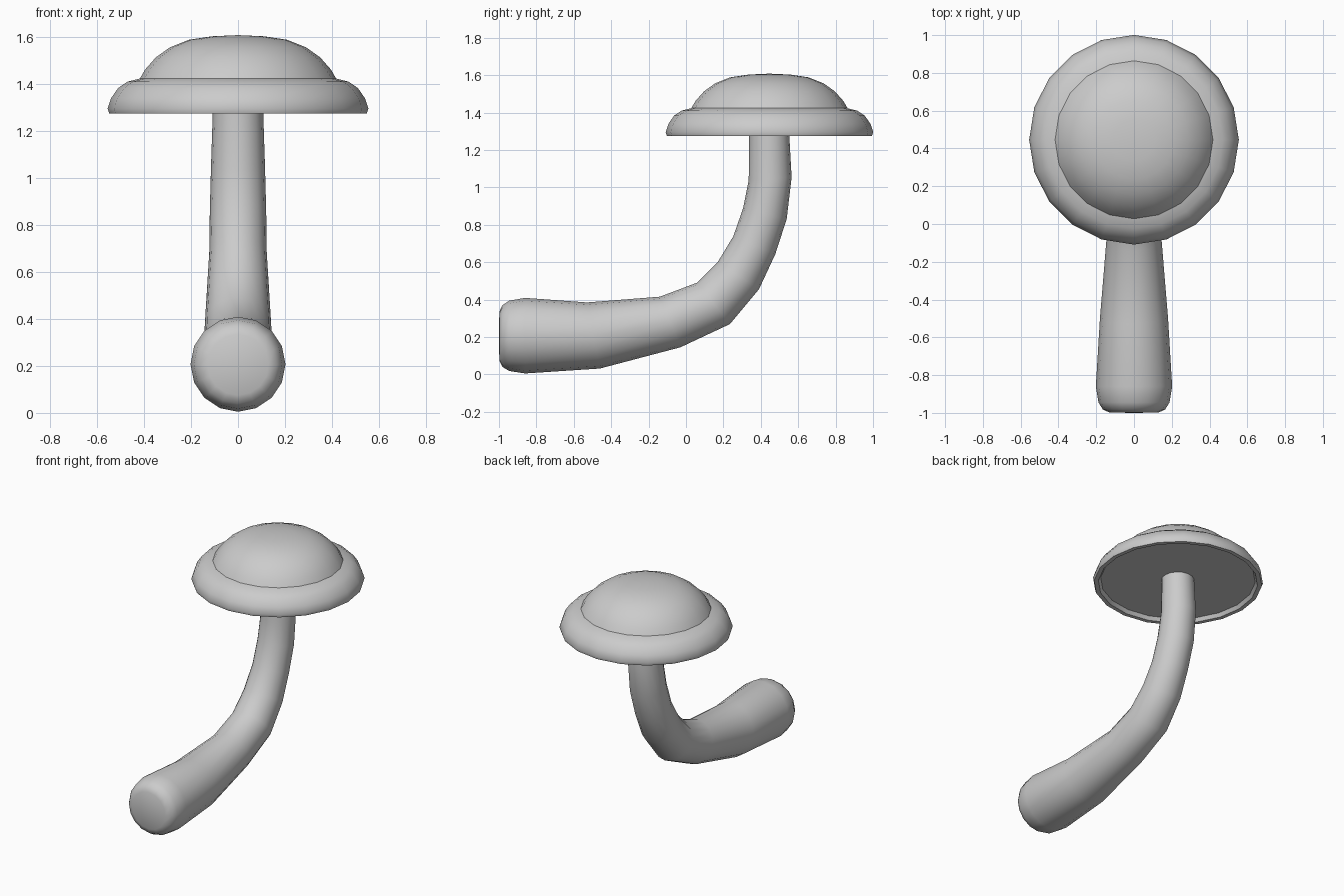
import bpy, bmesh, math
from mathutils import Vector

if "Cube" in bpy.data.objects:
    bpy.data.objects.remove(bpy.data.objects["Cube"])


def skin_rings(name, rings, sides):
    """Bridge rings of (centre, axis_u, axis_v, radius); radius 0 makes a pole."""
    bm = bmesh.new()
    loops = []
    for c, u, v, r in rings:
        if r == 0:
            loops.append([bm.verts.new(c)])
            continue
        angles = [2 * math.pi * i / sides for i in range(sides)]
        loops.append([bm.verts.new(c + r * (math.cos(a) * u + math.sin(a) * v))
                      for a in angles])
    for a, b in zip(loops, loops[1:]):
        for i in range(sides):
            j = (i + 1) % sides
            if len(a) == 1:
                bm.faces.new((a[0], b[j], b[i]))
            elif len(b) == 1:
                bm.faces.new((a[i], a[j], b[0]))
            else:
                bm.faces.new((a[i], a[j], b[j], b[i]))
    for end in (loops[0], loops[-1]):
        if len(end) > 1:
            bm.faces.new(end)
    bmesh.ops.recalc_face_normals(bm, faces=bm.faces)
    mesh = bpy.data.meshes.new(name)
    bm.to_mesh(mesh)
    bm.free()
    ob = bpy.data.objects.new(name, mesh)
    bpy.context.collection.objects.link(ob)
    bpy.ops.object.select_all(action='DESELECT')
    ob.select_set(True)
    bpy.context.view_layer.objects.active = ob
    bpy.ops.object.shade_smooth_by_angle(angle=math.radians(42))
    return ob


X, Y = Vector((1, 0, 0)), Vector((0, 1, 0))

# Cap: lathed profile (radius, z) from recessed underside over the brim to the dome
cap_profile = [(0, 1.30), (0.505, 1.30), (0.52, 1.275), (0.548, 1.275),
               (0.555, 1.295), (0.54, 1.34), (0.51, 1.383), (0.47, 1.41),
               (0.418, 1.423), (0.395, 1.462), (0.35, 1.513), (0.29, 1.556),
               (0.21, 1.588), (0.11, 1.603), (0, 1.608)]
skin_rings("mushroom_cap",
           [(Vector((0, 0.446, z)), X, Y, r) for r, z in cap_profile], 20)

# Stem: bent tapering tube; each ring is (y, z, radius, tilt in degrees)
stem_path = [(-1.0, 0.205, 0, 0), (-0.998, 0.205, 0.13, 0),
             (-0.982, 0.205, 0.165, 0), (-0.945, 0.206, 0.188, 0),
             (-0.86, 0.207, 0.202, 0), (-0.495, 0.208, 0.18, 11),
             (-0.085, 0.28, 0.146, 22), (0.148, 0.38, 0.141, 38),
             (0.28, 0.528, 0.132, 57), (0.365, 0.69, 0.122, 67),
             (0.422, 0.86, 0.12, 76), (0.45, 1.045, 0.115, 94),
             (0.444, 1.32, 0.106, 90)]
stem = []
for y, z, r, tilt in stem_path:
    t = math.radians(tilt)
    stem.append((Vector((0, y, z)), X, Vector((0, -math.sin(t), math.cos(t))), r))
skin_rings("mushroom_stem", stem, 16)
